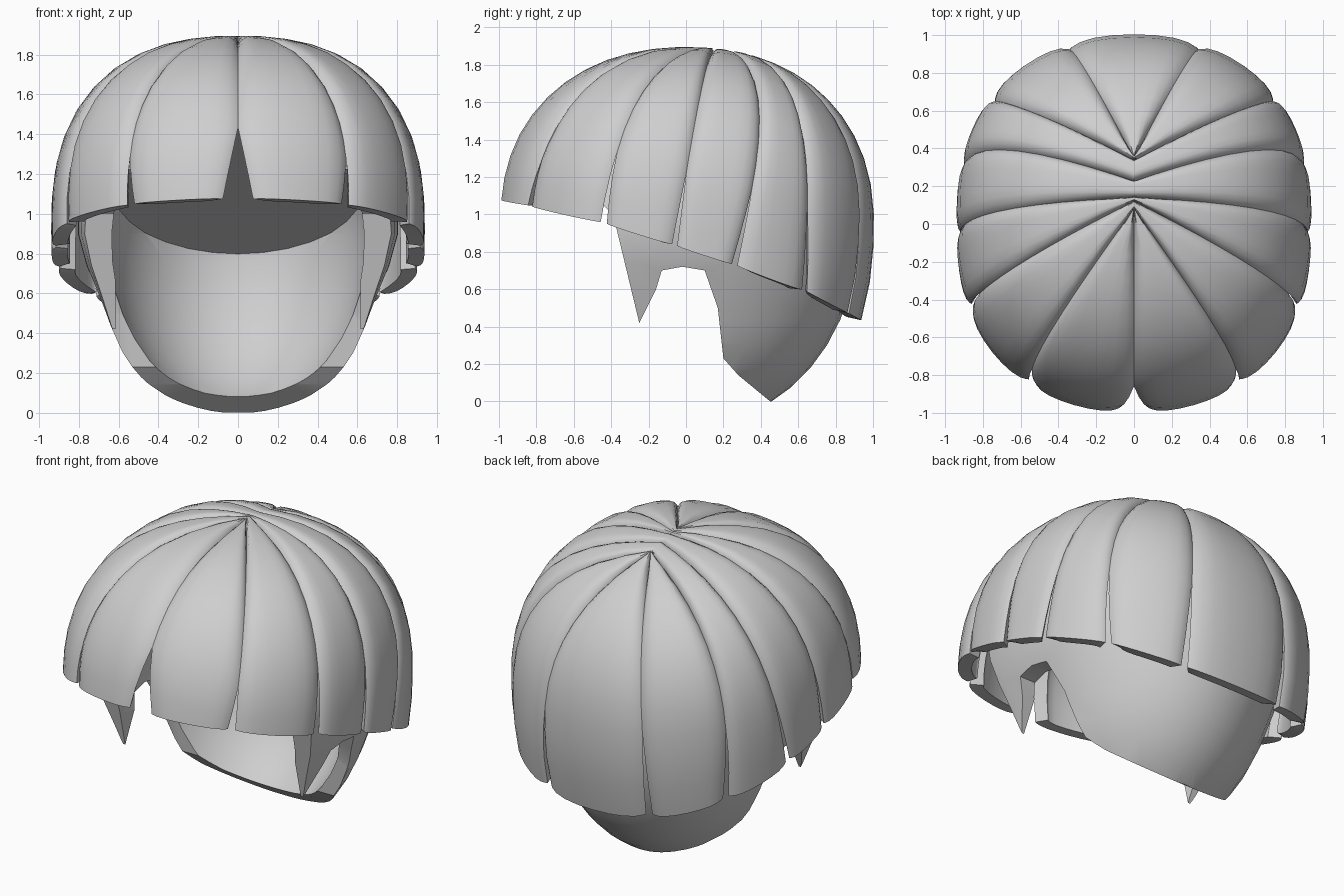
import bpy, bmesh, math
from mathutils import Vector

if "Cube" in bpy.data.objects:
    bpy.data.objects.remove(bpy.data.objects["Cube"])

hair = bpy.data.materials.new("light_grey_hair")
hair.diffuse_color = (0.62, 0.62, 0.62, 1)
hair.use_nodes = True
hair.node_tree.nodes["Principled BSDF"].inputs["Base Color"].default_value = hair.diffuse_color

CENTRE = Vector((0, 0, 0.95))


def add_object(name, bm):
    mesh = bpy.data.meshes.new(name)
    bm.to_mesh(mesh)
    bm.free()
    mesh.materials.append(hair)
    ob = bpy.data.objects.new(name, mesh)
    bpy.context.collection.objects.link(ob)
    return ob


def activate(ob):
    bpy.ops.object.select_all(action='DESELECT')
    ob.select_set(True)
    bpy.context.view_layer.objects.active = ob


def apply_modifier(ob, kind, **settings):
    mod = ob.modifiers.new(kind.lower(), kind)
    for key, value in settings.items():
        setattr(mod, key, value)
    activate(ob)
    bpy.ops.object.modifier_apply(modifier=mod.name)


def smooth(ob, angle):
    activate(ob)
    bpy.ops.object.shade_smooth_by_angle(angle=math.radians(angle))


# Rounded dome that all locks lie on, a little squarer across the sides
def dome(direction):
    d = direction.normalized()
    rz = 0.945 if d.z > 0 else 1.25
    p = 2.2 + 0.2 * d.x ** 2 / (d.x ** 2 + d.y ** 2 + 1e-6)
    r = (abs(d.x / 0.94) ** p + abs(d.y / 1.005) ** p + abs(d.z / rz) ** p) ** (-1 / p)
    return d * r


# Seams between locks: crown y, optional mid point, hem point
SEAMS = [
    (0.08, None, (0.0, -1.0, 1.08)),
    (0.08, (0.49, -0.65, 1.55), (0.53, -0.82, 1.045)),
    (0.12, None, (0.84, -0.43, 0.955)),
    (0.14, None, (0.92, -0.06, 0.835)),
    (0.23, None, (0.90, 0.26, 0.73)),
    (0.35, (0.65, 0.64, 1.40), (0.73, 0.64, 0.59)),
    (0.36, (0.28, 0.86, 1.40), (0.36, 0.89, 0.46)),
]


def seam_direction(seam, t, side):
    crown = Vector((0, seam[0], 0.9)).normalized()
    hem = (Vector(seam[2]) - CENTRE).normalized()
    if seam[1]:
        mid = (Vector(seam[1]) - CENTRE).normalized()
        d = (crown * (2 * (t - 0.5) * (t - 1)) + mid * (4 * t * (1 - t))
             + hem * (2 * t * (t - 0.5))).normalized()
    else:
        d = crown.slerp(hem, t)
    d.x *= side
    return d


# One pillowed lock between two seams, splitting apart near the hem
def make_lock(name, seam_a, side_a, seam_b, side_b, gap_a, gap_b):
    rows, cols = 12, 10
    bm = bmesh.new()
    grid = []
    for i in range(rows + 1):
        t = i / rows
        a = seam_direction(seam_a, t, side_a)
        b = seam_direction(seam_b, t, side_b)
        split = max(0, (t - 0.75) / 0.25)
        row = []
        for j in range(cols + 1):
            u = 0.5 - 0.5 * math.cos(math.pi * j / cols)
            s = gap_a * split + u * (1 - (gap_a + gap_b) * split)
            point = dome(a.lerp(b, s))
            point *= 1 - (0.045 - 0.02 * t) * abs(2 * u - 1) ** 6
            row.append(bm.verts.new(CENTRE + point))
        grid.append(row)
    for i in range(rows):
        for j in range(cols):
            bm.faces.new((grid[i][j], grid[i + 1][j],
                          grid[i + 1][j + 1], grid[i][j + 1]))
    bmesh.ops.remove_doubles(bm, verts=bm.verts, dist=0.0005)
    bm.normal_update()
    outward = sum(f.normal.dot(f.calc_center_median() - CENTRE) for f in bm.faces)
    if outward < 0:
        bmesh.ops.reverse_faces(bm, faces=bm.faces)
    ob = add_object(name, bm)
    apply_modifier(ob, 'SOLIDIFY', thickness=0.08, offset=-1)
    smooth(ob, 40)


NAMES = ["front_lock", "temple_lock", "side_lock", "ear_lock",
         "rear_side_lock", "rear_lock"]
for side, label in ((1, "right"), (-1, "left")):
    for k, name in enumerate(NAMES):
        make_lock(name + "_" + label, SEAMS[k], side, SEAMS[k + 1], side,
                  0.14 if k == 0 else 0.04, 0.04)
make_lock("back_lock", SEAMS[6], 1, SEAMS[6], -1, 0.03, 0.03)


# Ellipsoid with different radii above, below and in front of its middle
def ellipsoid(rx, ry, up, down, front):
    bm = bmesh.new()
    bmesh.ops.create_uvsphere(bm, u_segments=32, v_segments=20, radius=1)
    for v in bm.verts:
        v.co = Vector((v.co.x * rx,
                       0.05 + v.co.y * (ry if v.co.y > 0 else front),
                       0.9 + v.co.z * (up if v.co.z > 0 else down)))
    return bm


# Straight block spanning a side outline between -x and +x
def prism(name, outline, half_width):
    bm = bmesh.new()
    face = bm.faces.new([bm.verts.new((-half_width, y, z)) for y, z in outline])
    ext = bmesh.ops.extrude_face_region(bm, geom=[face])
    for v in ext["geom"]:
        if isinstance(v, bmesh.types.BMVert):
            v.co.x = half_width
    bmesh.ops.recalc_face_normals(bm, faces=bm.faces)
    ob = add_object(name, bm)
    ob.hide_render = True
    return ob


# Scalp: square-cornered towards the front, narrowing below the ears
bm = ellipsoid(1.0, 0.87, 0.85, 1.02, 0.87)
for v in bm.verts:
    y = (v.co.y - 0.05) / 0.87
    h = math.hypot(v.co.x, y)
    if y < 0 and abs(v.co.x) > 1e-4:
        v.co.x = math.copysign(h * (1 - abs(y / h) ** 3) ** (1 / 3), v.co.x)
    v.co.x *= 0.73 + 0.085 * min(1, max(0, (v.co.z - 0.55) / 0.4))
scalp = add_object("scalp", bm)

# Hollow for the head, closed above by a sloping ceiling
bm = ellipsoid(0.66, 0.74, 0.74, 0.90, 1.6)
cut = bmesh.ops.bisect_plane(
    bm, geom=bm.verts[:] + bm.edges[:] + bm.faces[:],
    plane_co=(0, 0.78, 0.80), plane_no=(0, 0.5, 1), clear_outer=True)
rim = [e for e in cut["geom_cut"] if isinstance(e, bmesh.types.BMEdge)]
bmesh.ops.edgeloop_fill(bm, edges=rim)
bmesh.ops.recalc_face_normals(bm, faces=bm.faces)
hollow = add_object("head_hollow", bm)
hollow.hide_render = True

# Flat inner faces of the sideburns
face_gap = prism("face_gap", [(-1.3, 0.05), (-0.08, 0.05), (-0.08, 1.2), (-1.3, 1.2)], 0.615)

# Side outline with sideburn, ear opening and nape
outline = prism("scalp_outline", [
    (-1.2, 1.75), (-0.39, 1.0), (-0.25, 0.42), (-0.16, 0.60),
    (-0.13, 0.70), (-0.02, 0.72), (0.10, 0.70), (0.17, 0.50),
    (0.20, 0.23), (0.28, 0.14), (0.45, 0.0), (1.2, 0.0),
    (1.2, 2.0), (-1.2, 2.0)], 1.2)

for cutter, mode in ((hollow, 'DIFFERENCE'), (face_gap, 'DIFFERENCE'),
                     (outline, 'INTERSECT')):
    apply_modifier(scalp, 'BOOLEAN', operation=mode, solver='EXACT', object=cutter)
    bpy.data.objects.remove(cutter, do_unlink=True)
smooth(scalp, 30)
